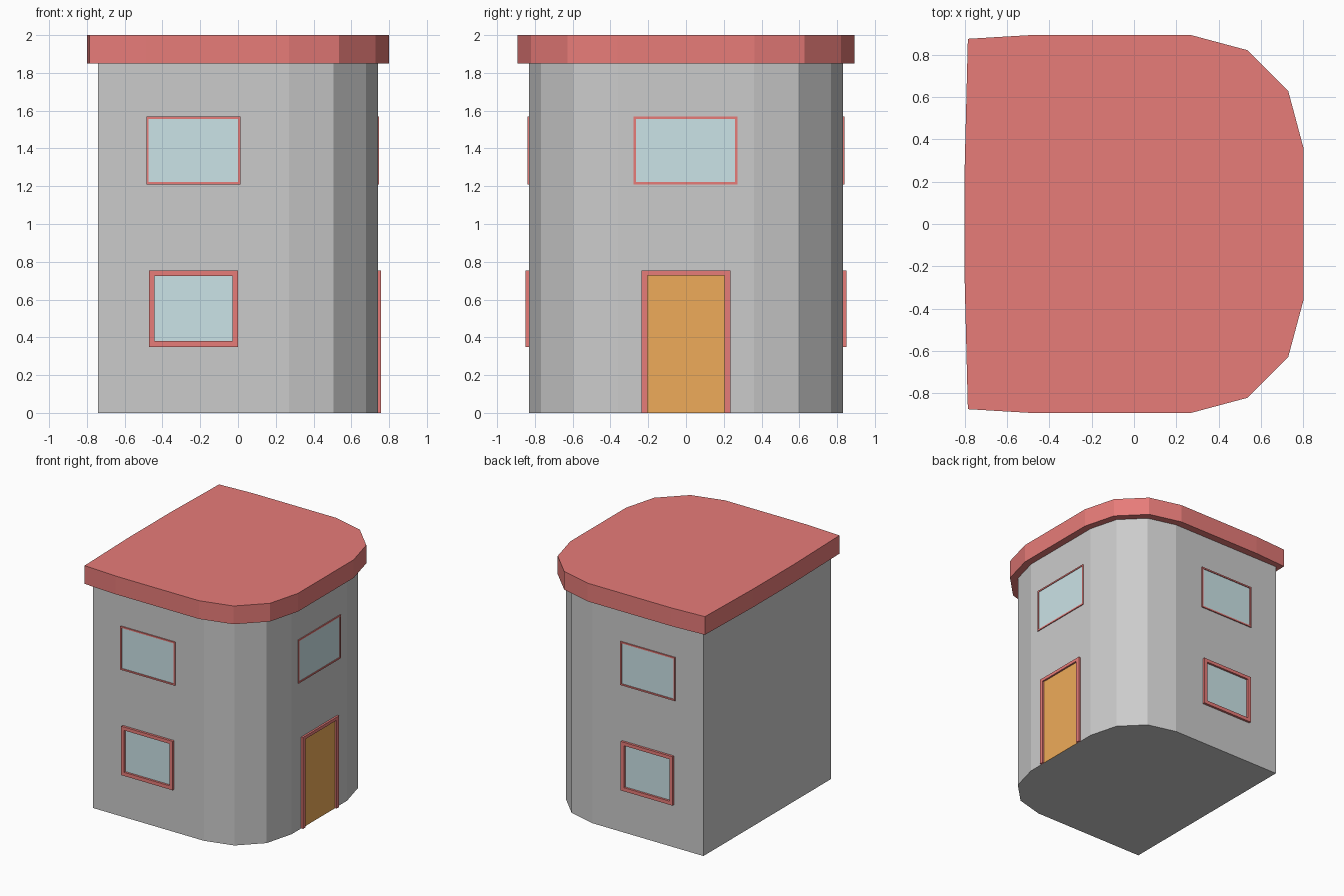
import bpy, bmesh, math

if "Cube" in bpy.data.objects:
    bpy.data.objects.remove(bpy.data.objects["Cube"])


def material(name, rgb):
    m = bpy.data.materials.new(name)
    m.diffuse_color = (*rgb, 1)
    m.use_nodes = True
    m.node_tree.nodes["Principled BSDF"].inputs["Base Color"].default_value = m.diffuse_color
    return m


RED = material("red_paint", (0.80, 0.20, 0.19))
GLASS = material("pale_blue_glass", (0.60, 0.77, 0.80))
ORANGE = material("orange_door", (0.86, 0.41, 0.10))


def make(name, verts, faces, mat=None):
    bm = bmesh.new()
    vs = [bm.verts.new(v) for v in verts]
    for f in faces:
        bm.faces.new([vs[i] for i in f])
    bmesh.ops.recalc_face_normals(bm, faces=bm.faces)
    me = bpy.data.meshes.new(name)
    bm.to_mesh(me)
    bm.free()
    ob = bpy.data.objects.new(name, me)
    bpy.context.collection.objects.link(ob)
    if mat:
        me.materials.append(mat)
    return ob


def prism(name, outline, z0, z1, mat=None):
    n = len(outline)
    verts = [(x, y, z) for z in (z0, z1) for x, y in outline]
    faces = [tuple(range(n)), tuple(range(n, 2 * n))]
    faces += [(i, (i + 1) % n, n + (i + 1) % n, n + i) for i in range(n)]
    return make(name, verts, faces, mat)


def mirrored(half):
    return half + [(x, -y) for x, y in reversed(half)]


def rounded_corner(cx, cy, r):
    return [(cx + r * math.sin(math.radians(a)), cy - r * math.cos(math.radians(a)))
            for a in (0, 30, 60, 90)]


# each wall maps (across, up, distance out from the centre) to world space
WALLS = {
    "front": lambda u, v, d: (u, -d, v),
    "back": lambda u, v, d: (u, d, v),
    "right": lambda u, v, d: (d, u, v),
}


def rect(u0, u1, v0, v1):
    return [(u0, v0), (u0, v1), (u1, v1), (u1, v0)]


def opening(name, side, outer, inner, wall, depth, pane_name, mat, closed=True):
    """Raised frame around a flat pane on one wall."""
    to = WALLS[side]
    verts = []
    for o, i in zip(rect(*outer), rect(*inner)):
        for (u, v), d in ((o, wall), (o, wall + depth), (i, wall + depth), (i, wall)):
            verts.append(to(u, v, d))
    faces = []
    for k in range(4 if closed else 3):
        a, b = 4 * k, 4 * ((k + 1) % 4)
        for j in range(4):
            m = (j + 1) % 4
            faces.append((a + j, a + m, b + m, b + j))
    if not closed:
        faces += [(0, 1, 2, 3), (12, 13, 14, 15)]
    make(f"{side}_{name}_frame", verts, faces, RED)
    make(f"{side}_{name}_{pane_name}",
         [to(u, v, d) for d in (wall - 0.01, wall + 0.002) for u, v in rect(*inner)],
         [(0, 1, 2, 3), (4, 5, 6, 7), (0, 1, 5, 4), (1, 2, 6, 5), (2, 3, 7, 6), (3, 0, 4, 7)],
         mat)


# walls: square at the back left, rounded on the right
prism("walls", mirrored([(-0.74, -0.83)] + rounded_corner(0.27, -0.36, 0.47)), 0, 1.855)

# overhanging roof slab with a slightly bowed left edge
prism("roof", mirrored([(-0.80, -0.27), (-0.785, -0.875), (-0.49, -0.8925)]
                       + rounded_corner(0.27, -0.3625, 0.53)), 1.85, 2.0, RED)

# windows on front and back
for side in ("front", "back"):
    opening("upper_window", side, (-0.485, 0.012, 1.21, 1.568),
            (-0.473, 0.0, 1.222, 1.556), 0.83, 0.009, "pane", GLASS)
    opening("lower_window", side, (-0.47, 0.0, 0.35, 0.753),
            (-0.442, -0.03, 0.38, 0.725), 0.83, 0.019, "pane", GLASS)

# right wall window and door
opening("upper_window", "right", (-0.277, 0.273, 1.21, 1.568),
        (-0.264, 0.26, 1.222, 1.556), 0.74, 0.007, "pane", GLASS)
opening("door", "right", (-0.235, 0.235, 0, 0.753),
        (-0.203, 0.203, 0, 0.727), 0.74, 0.016, "panel", ORANGE, closed=False)
